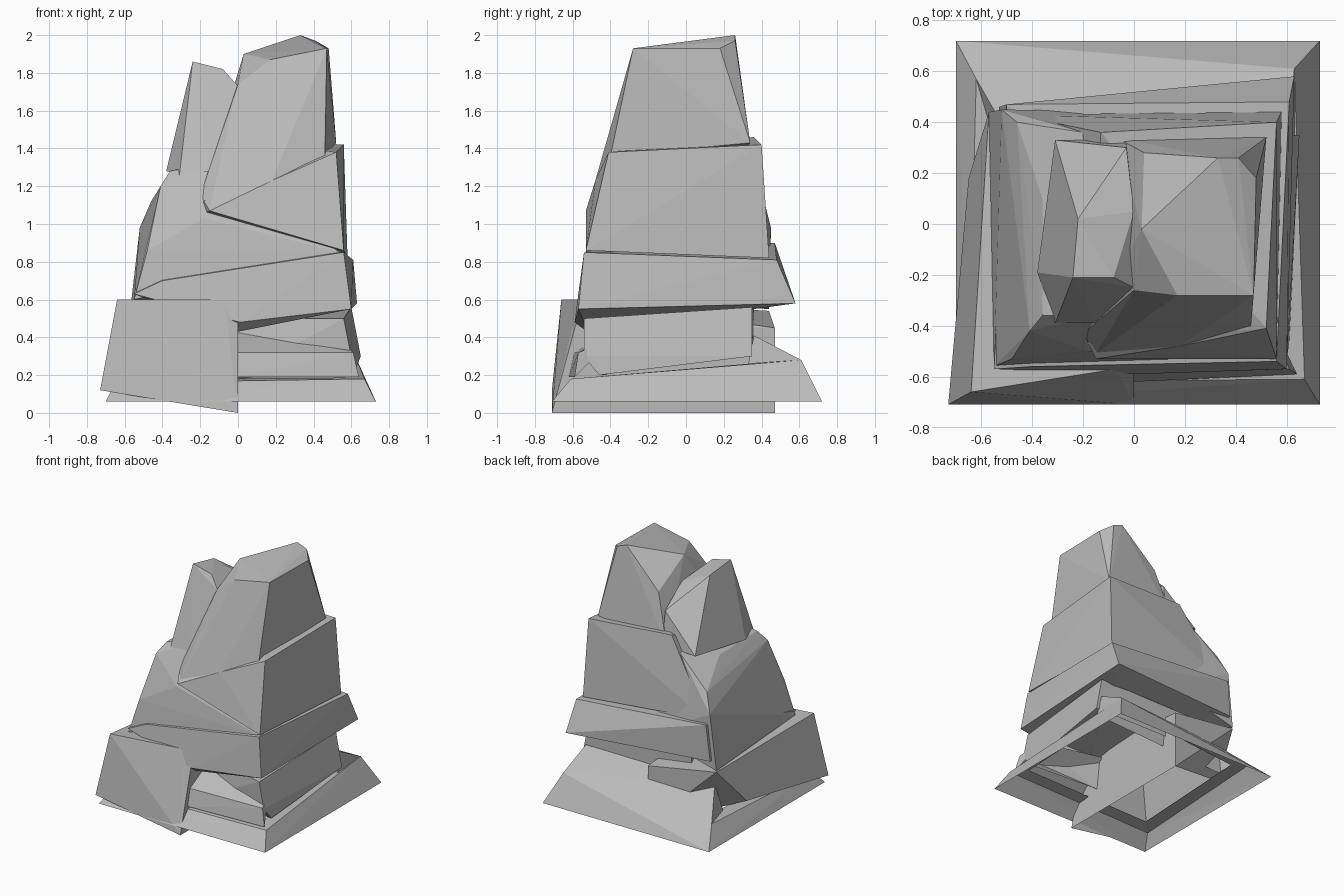
import bpy
import bmesh
import math

default_cube = bpy.data.objects.get("Cube")
if default_cube:
    bpy.data.objects.remove(default_cube, do_unlink=True)

# One plain grey for the whole rock
GREY = (0.5, 0.5, 0.5, 1)
stone_grey = bpy.data.materials.new("stone_grey")
stone_grey.use_nodes = True
stone_grey.diffuse_color = GREY
shader = stone_grey.node_tree.nodes["Principled BSDF"]
shader.inputs["Base Color"].default_value = GREY
shader.inputs["Roughness"].default_value = 0.9


def chisel(name, open_below=False, ledge=0, **corners):
    """Make one flat-faced boulder by wrapping a hull around its named corners.

    A ledge width keeps only a rim of that width from the flat top."""
    bm = bmesh.new()
    for corner in corners.values():
        bm.verts.new(corner)
    bmesh.ops.convex_hull(bm, input=bm.verts[:])
    loose = [vert for vert in bm.verts if not vert.link_faces]
    bmesh.ops.delete(bm, geom=loose, context="VERTS")
    bmesh.ops.dissolve_limit(bm, angle_limit=math.radians(2),
                             verts=bm.verts[:], edges=bm.edges[:])
    bmesh.ops.recalc_face_normals(bm, faces=bm.faces[:])
    if open_below:
        under = [face for face in bm.faces if face.normal.z < -.8]
        bmesh.ops.delete(bm, geom=under, context="FACES")
    if ledge:
        top = [face for face in bm.faces if face.normal.z > .9]
        bmesh.ops.inset_region(bm, faces=top, thickness=ledge,
                               use_boundary=True, use_even_offset=True)
        bmesh.ops.delete(bm, geom=top, context="FACES")
    mesh = bpy.data.meshes.new(name)
    bm.to_mesh(mesh)
    bm.free()
    mesh.materials.append(stone_grey)
    rock = bpy.data.objects.new(name, mesh)
    bpy.context.collection.objects.link(rock)


# Sloping plinth, hollow underneath
chisel("plinth", open_below=True, ledge=.1,
       foot_front_right=(-.7, -.71, .06),
       foot_front_left=(.73, -.71, .06),
       foot_back_left=(.73, .72, .06),
       foot_back_right=(-.7, .72, .06),
       rim_front_right=(-.65, -.62, .16),
       rim_front_left=(.67, -.61, .18),
       rim_back_left=(.63, .61, .28),
       rim_back_right=(-.62, .57, .2))

# Bank rising from the back rim of the plinth to the core
chisel("back_bank", open_below=True,
       rim_left=(.63, .61, .28),
       rim_right=(-.62, .57, .2),
       crest_left=(.61, .36, .41),
       crest_right=(-.5, .36, .4),
       root_left=(.63, .33, .26),
       root_right=(-.55, .33, .2))

# Large low boulder on the right side, open underneath
chisel("low_right_boulder", open_below=True,
       foot_front_inner=(0, -.71, 0),
       foot_back_inner=(0, .47, 0),
       foot_front_outer=(-.73, -.71, .12),
       foot_back_outer=(-.65, .18, .24),
       top_front_outer=(-.64, -.66, .6),
       top_front_inner=(-.07, -.57, .6),
       shoulder_front_inner=(0, -.58, .48),
       top_back_outer=(-.57, .44, .54),
       top_back_inner=(0, .47, .45))

# Recessed core below the overhang
chisel("recessed_core", open_below=True,
       foot_front_left=(.61, -.46, .2),
       middle_front_left=(.6, -.54, .3),
       top_front_left=(.56, -.54, .5),
       front_middle=(.42, -.5, .36),
       foot_back_left=(.65, .35, .3),
       top_back_left=(.6, .35, .56),
       foot_front_right=(0, -.42, .2),
       top_front_right=(0, -.38, .5),
       foot_back_right=(-.3, .36, .3),
       top_back_right=(-.3, .36, .55))

# Sloping ledge in the front opening
chisel("front_ledge", open_below=True,
       outer_left=(.61, -.57, .32),
       outer_right=(0, -.59, .32),
       inner_left=(.55, -.4, .38),
       inner_right=(0, -.36, .44),
       root_left=(.64, -.59, .19),
       root_right=(0, -.62, .19))

# Overhanging belt
chisel("overhanging_belt",
       lip_front_right=(-.55, -.57, .63),
       lip_front_middle=(.01, -.59, .48),
       lip_front_left=(.6, -.57, .55),
       under_front_middle=(0, -.52, .43),
       lip_back_left=(.63, .58, .58),
       lip_back_right=(-.53, .46, .62),
       top_front_right=(-.4, -.56, .7),
       top_front_left=(.56, -.54, .85),
       top_back_left=(.61, .48, .81),
       top_back_right=(-.5, .47, .9))

# Middle block on the left side
chisel("middle_left_block",
       foot_front_left=(.56, -.53, .86),
       foot_front_right=(-.15, -.53, 1.07),
       foot_back_left=(.58, .44, .82),
       foot_back_right=(-.47, .43, .92),
       top_front_left=(.52, -.41, 1.38),
       top_front_middle=(.18, -.48, 1.23),
       top_front_right=(-.18, -.47, 1.12),
       top_back_left=(.56, .4, 1.42),
       top_back_right=(-.13, .36, 1.46))

# Middle block on the right side, tapering to a wedge along the front
chisel("middle_right_block",
       foot_front_outer=(-.55, -.56, .6),
       foot_front_inner=(-.2, -.54, .68),
       foot_back_outer=(-.57, .44, .55),
       foot_back_inner=(0, .44, .7),
       middle_front_outer=(-.48, -.53, .86),
       middle_back_outer=(-.52, .45, .98),
       neck_front_outer=(-.41, -.42, 1.2),
       neck_back_outer=(-.46, .4, 1.12),
       neck_front_inner=(-.18, -.5, 1.03),
       wedge_tip=(.54, -.52, .85),
       top_front_outer=(-.36, -.36, 1.28),
       top_front_inner=(-.15, -.36, 1.32),
       top_back_outer=(-.36, .1, 1.27),
       top_back_inner=(-.2, .36, 1.34))

# Tallest peak
chisel("tall_peak",
       foot_front_left=(.46, -.4, 1.36),
       foot_front_middle=(.18, -.48, 1.23),
       foot_front_right=(-.2, -.43, 1.15),
       heel_front_right=(-.15, -.51, 1.08),
       foot_back_left=(.52, .34, 1.43),
       foot_back_right=(-.07, .34, 1.35),
       shoulder_front=(0, -.26, 1.74),
       shoulder_back=(.04, .28, 1.72),
       crown_front_left=(.47, -.28, 1.93),
       crown_front_right=(.17, -.28, 1.87),
       crown_right=(.03, -.02, 1.9),
       crown_back_left=(.48, .18, 1.93),
       crown_back=(.41, .26, 1.97),
       summit=(.33, .26, 2))

# Smaller peak beside it
chisel("small_peak",
       foot_front_outer=(-.31, -.39, 1.26),
       foot_front_inner=(-.15, -.39, 1.28),
       foot_side=(-.38, -.19, 1.28),
       foot_back_outer=(-.31, .33, 1.33),
       foot_back_inner=(-.03, .33, 1.35),
       crown_front_outer=(-.24, -.21, 1.86),
       crown_back_outer=(-.22, .02, 1.82),
       crown_front_inner=(-.08, -.21, 1.82),
       shoulder_front=(0, -.25, 1.73),
       shoulder_middle=(0, .05, 1.73),
       shoulder_back=(-.03, .3, 1.6))
